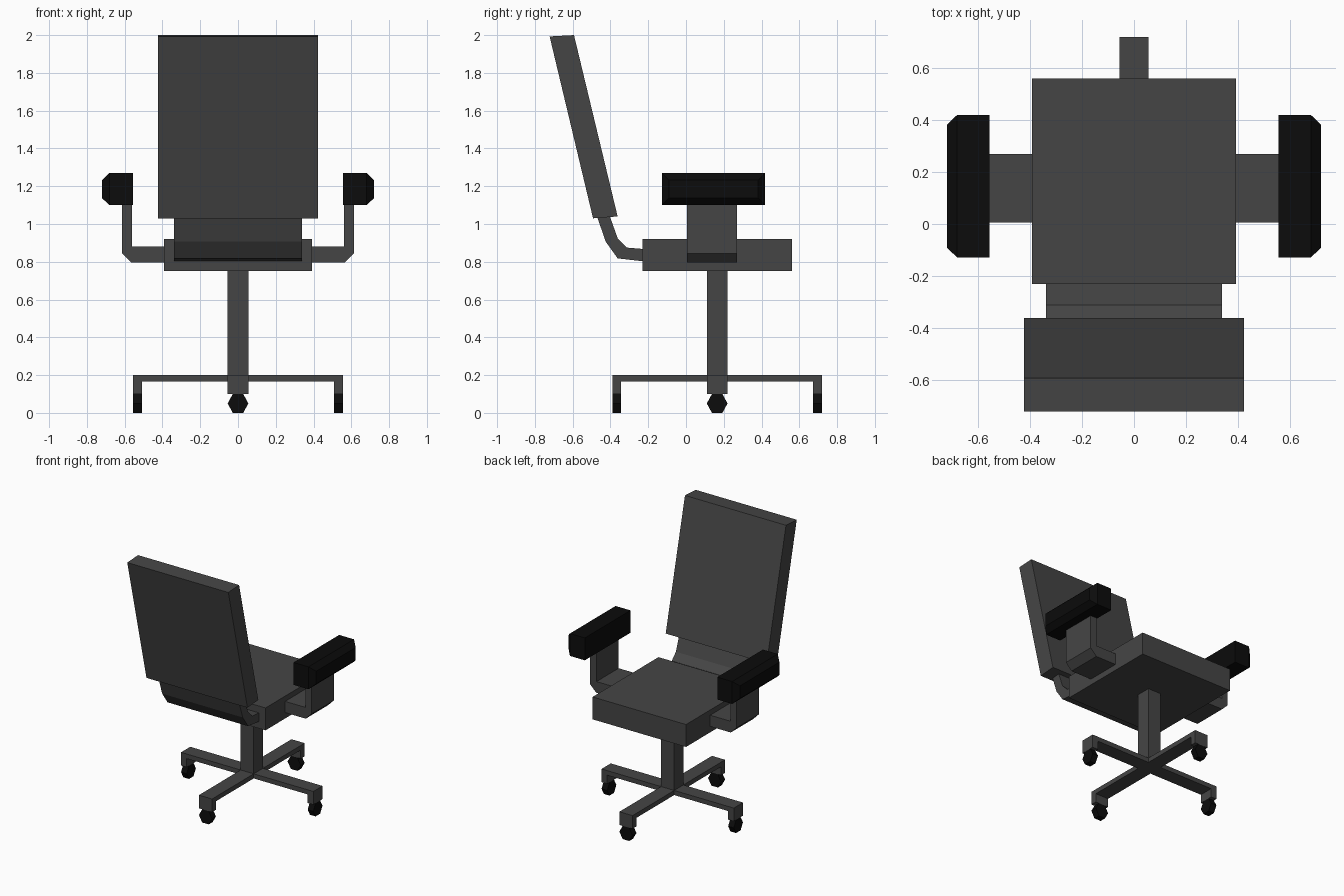
import bpy, bmesh, math
from mathutils import Matrix, Vector

if "Cube" in bpy.data.objects:
    bpy.data.objects.remove(bpy.data.objects["Cube"])


def material(name, value):
    m = bpy.data.materials.new(name)
    m.diffuse_color = (value, value, value, 1)
    m.use_nodes = True
    m.node_tree.nodes["Principled BSDF"].inputs["Base Color"].default_value = m.diffuse_color
    return m


GREY = material("dark grey", 0.06)
BLACK = material("black", 0.0035)
MIRROR = Matrix.Scale(-1, 4, Vector((1, 0, 0)))
CENTRE_Y = 0.165  # axis of the column and base


def finish(name, bm, mat, matrix=Matrix()):
    bm.transform(matrix)
    bmesh.ops.recalc_face_normals(bm, faces=bm.faces)
    mesh = bpy.data.meshes.new(name)
    bm.to_mesh(mesh)
    bm.free()
    mesh.materials.append(mat)
    obj = bpy.data.objects.new(name, mesh)
    bpy.context.collection.objects.link(obj)
    return obj


def prism(name, profile, axis, lo, hi, mat, matrix=Matrix()):
    """Extrude a profile along x (profile is y,z) or y (profile is x,z)."""
    bm = bmesh.new()
    place = (lambda p, d: (d, *p)) if axis == "x" else (lambda p, d: (p[0], d, p[1]))
    face = bm.faces.new([bm.verts.new(place(p, lo)) for p in profile])
    geom = bmesh.ops.extrude_face_region(bm, geom=[face])["geom"]
    moved = [v for v in geom if isinstance(v, bmesh.types.BMVert)]
    bmesh.ops.translate(bm, verts=moved, vec=place((0, 0), hi - lo))
    return finish(name, bm, mat, matrix)


def rect(a0, a1, b0, b1):
    return [(a0, b0), (a1, b0), (a1, b1), (a0, b1)]


# Seat, reclined backrest and the bent bracket between them
prism("seat", rect(-0.23, 0.56, 0.75, 0.92), "x", -0.392, 0.392, GREY)
prism("backrest", [(-0.722, 1.993), (-0.593, 2.0), (-0.362, 1.04), (-0.492, 1.03)],
      "x", -0.424, 0.424, GREY)
prism("back_bracket",
      [(-0.468, 1.032), (-0.426, 0.908), (-0.362, 0.818), (-0.23, 0.803),
       (-0.23, 0.868), (-0.312, 0.875), (-0.362, 0.925), (-0.402, 1.037)],
      "x", -0.338, 0.338, GREY)

# Column
prism("column", rect(CENTRE_Y - 0.055, CENTRE_Y + 0.055, 0.165, 0.75),
      "x", -0.055, 0.055, GREY)

# Four base legs with hexagonal casters, repeated around the column
for i in range(4):
    turn = Matrix.Translation((0, CENTRE_Y, 0)) @ Matrix.Rotation(i * math.pi / 2, 4, "Z")
    prism("base_leg", [(0.055, 0.165), (0.508, 0.165), (0.508, 0.1), (0.555, 0.1),
                       (0.555, 0.2), (0.055, 0.2)], "y", -0.055, 0.055, GREY, turn)
    hexagon = [(0.055 * math.cos(k * math.pi / 3), 0.05 + 0.0577 * math.sin(k * math.pi / 3))
               for k in range(6)]
    prism("caster", hexagon, "x", 0.508, 0.555, BLACK, turn)

# Arm supports and pads, mirrored left and right
for side, matrix in (("right", Matrix()), ("left", MIRROR)):
    prism(side + "_arm_support",
          [(0.392, 0.795), (0.565, 0.795), (0.615, 0.845), (0.615, 1.1),
           (0.562, 1.1), (0.562, 0.88), (0.392, 0.88)], "y", 0.005, 0.27, GREY, matrix)
    # Pad: box whose outer face is inset to leave sloped rims
    bm = bmesh.new()
    rings = []
    for x, inset in ((0.556, 0), (0.681, 0), (0.72, 0.037)):
        corners = rect(-0.128 + inset, 0.419 - inset, 1.1 + inset, 1.27 - inset)
        rings.append([bm.verts.new((x, y, z)) for y, z in corners])
    for a, b in zip(rings, rings[1:]):
        for k in range(4):
            bm.faces.new((a[k], a[(k + 1) % 4], b[(k + 1) % 4], b[k]))
    bm.faces.new(rings[0])
    bm.faces.new(rings[-1])
    finish(side + "_arm_pad", bm, BLACK, matrix)
